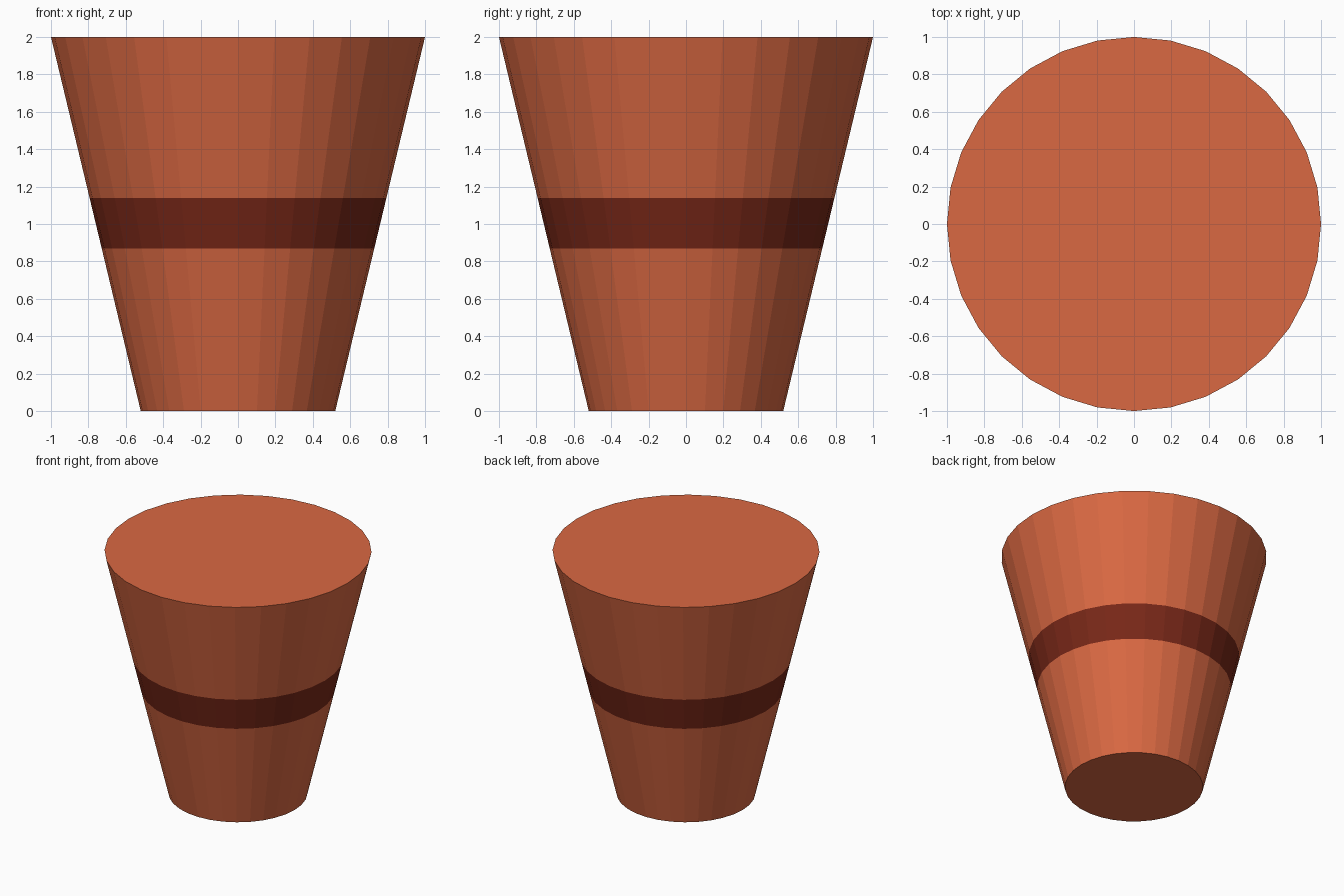
import bpy, bmesh
from math import cos, sin, pi

if "Cube" in bpy.data.objects:
    bpy.data.objects.remove(bpy.data.objects["Cube"])

SIDES = 32
Z_BOTTOM, Z_BAND_LOW, Z_BAND_HIGH, Z_TOP = 0.0, 0.87, 1.14, 2.0
R_BOTTOM, R_TOP = 0.52, 1.0


def material(name, color):
    mat = bpy.data.materials.new(name)
    mat.diffuse_color = (*color, 1.0)
    mat.use_nodes = True
    mat.node_tree.nodes["Principled BSDF"].inputs["Base Color"].default_value = mat.diffuse_color
    return mat


def radius(z):
    return R_BOTTOM + (R_TOP - R_BOTTOM) * z / Z_TOP


def tapered_part(name, z0, z1, mat, cap_bottom=False, cap_top=False):
    bm = bmesh.new()
    rings = [[bm.verts.new((radius(z) * cos(2 * pi * i / SIDES),
                            radius(z) * sin(2 * pi * i / SIDES), z))
              for i in range(SIDES)] for z in (z0, z1)]
    low, high = rings
    for i in range(SIDES):
        j = (i + 1) % SIDES
        bm.faces.new((low[i], low[j], high[j], high[i]))
    if cap_bottom:
        bm.faces.new(low[::-1])
    if cap_top:
        bm.faces.new(high)
    mesh = bpy.data.meshes.new(name)
    bm.to_mesh(mesh)
    bm.free()
    mesh.materials.append(mat)
    obj = bpy.data.objects.new(name, mesh)
    bpy.context.collection.objects.link(obj)


clay = material("terracotta", (0.70, 0.14, 0.055))
dark = material("dark_red", (0.19, 0.021, 0.009))

# Lower body, dark stripe and upper body share one continuous taper
tapered_part("lower_body", Z_BOTTOM, Z_BAND_LOW, clay, cap_bottom=True)
tapered_part("stripe", Z_BAND_LOW, Z_BAND_HIGH, dark)
tapered_part("upper_body", Z_BAND_HIGH, Z_TOP, clay, cap_top=True)
